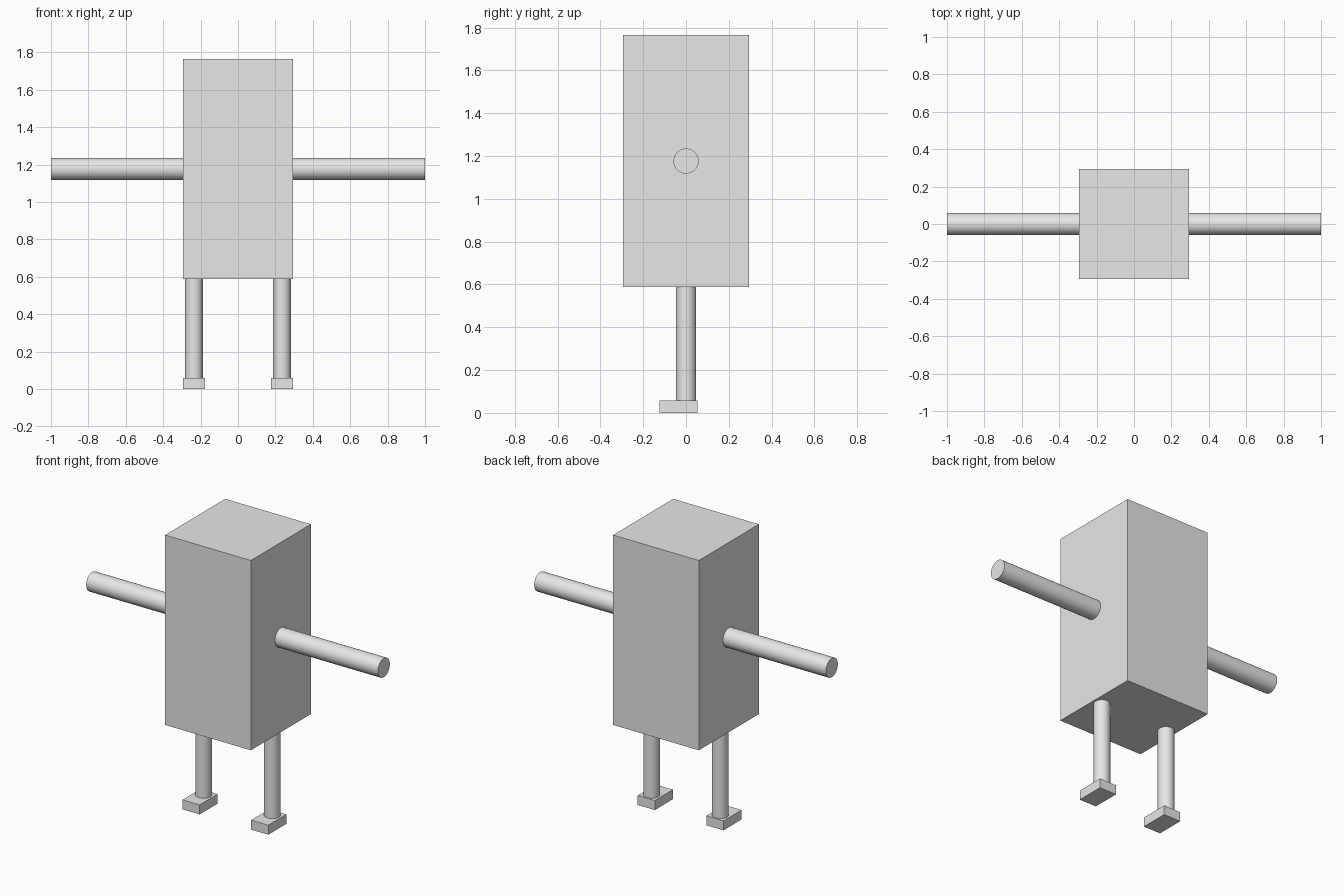
import bpy
import math

if "Cube" in bpy.data.objects:
    bpy.data.objects.remove(bpy.data.objects["Cube"])

grey = bpy.data.materials.new("light grey")
grey.diffuse_color = (0.8, 0.8, 0.8, 1)
grey.use_nodes = True
grey.node_tree.nodes["Principled BSDF"].inputs["Base Color"].default_value = grey.diffuse_color


def finish(name):
    ob = bpy.context.object
    ob.name = name
    ob.data.materials.append(grey)
    return ob


def box(name, loc, size):
    bpy.ops.mesh.primitive_cube_add(size=1, location=loc)
    ob = finish(name)
    ob.scale = size
    bpy.ops.object.transform_apply(location=False, rotation=False, scale=True)


def rod(name, loc, radius, length, rot=(0, 0, 0)):
    bpy.ops.mesh.primitive_cylinder_add(vertices=48, radius=radius, depth=length,
                                        location=loc, rotation=rot)
    finish(name)
    bpy.ops.object.shade_smooth_by_angle(angle=math.radians(30))


# Tall box body
box("body", (0, 0, 1.1765), (0.588, 0.588, 1.1765))

# Arms, legs and feet on both sides
for side, s in (("left", -1), ("right", 1)):
    rod(side + "_arm", (s * 0.647, 0, 1.1765), 0.0588, 0.706, (0, math.pi / 2, 0))
    rod(side + "_leg", (s * 0.2353, 0, 0.3235), 0.047, 0.5295)
    box(side + "_foot", (s * 0.2353, -0.0353, 0.0294), (0.1176, 0.1765, 0.0588))
